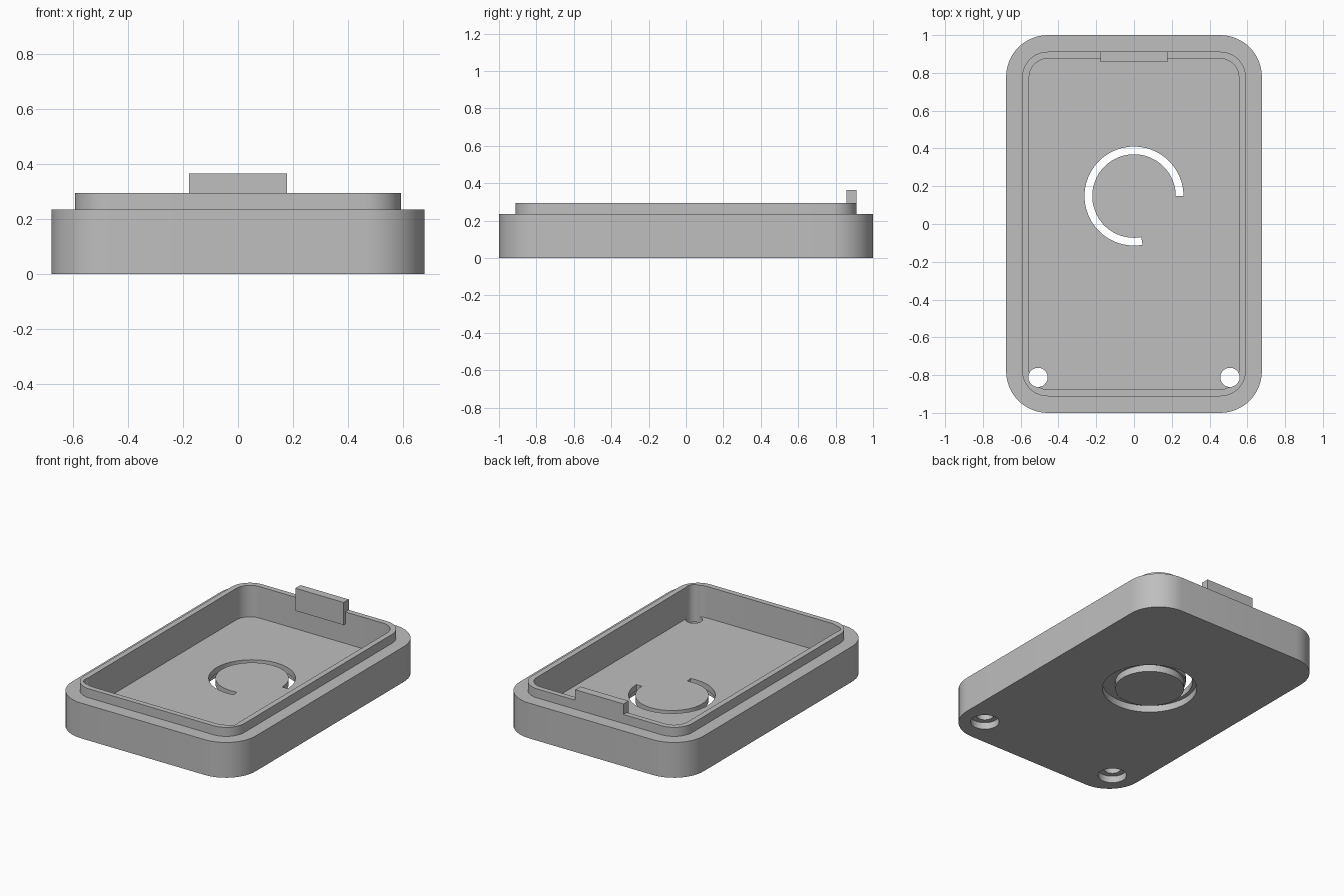
import bpy
import bmesh
from math import cos, sin, pi, radians

old = bpy.data.objects.get("Cube")
if old:
    bpy.data.objects.remove(old, do_unlink=True)

grey = bpy.data.materials.new("plain grey")
grey.use_nodes = True
COLOUR = (0.52, 0.52, 0.52, 1)
grey.diffuse_color = COLOUR
grey.node_tree.nodes["Principled BSDF"].inputs["Base Color"].default_value = COLOUR


def rounded_rect(hx, hy, r, z, steps=12):
    """Closed outline of a rounded rectangle at height z."""
    pts = []
    for q, (sx, sy) in enumerate([(1, 1), (-1, 1), (-1, -1), (1, -1)]):
        for i in range(steps + 1):
            a = pi / 2 * (q + i / steps)
            pts.append((sx * (hx - r) + r * cos(a), sy * (hy - r) + r * sin(a), z))
    return pts


def circle(cx, cy, r, z, steps=40):
    return [(cx + r * cos(2 * pi * i / steps), cy + r * sin(2 * pi * i / steps), z)
            for i in range(steps)]


def skin(name, loops, closed=False):
    """Bridge successive outlines; cap the ends unless the loops form a ring."""
    bm = bmesh.new()
    rows = [[bm.verts.new(p) for p in loop] for loop in loops]
    pairs = list(zip(rows, rows[1:]))
    if closed:
        pairs.append((rows[-1], rows[0]))
    else:
        bm.faces.new(rows[0])
        bm.faces.new(rows[-1])
    for a, b in pairs:
        n = len(a)
        for i in range(n):
            j = (i + 1) % n
            bm.faces.new((a[i], a[j], b[j], b[i]))
    bmesh.ops.recalc_face_normals(bm, faces=bm.faces)
    mesh = bpy.data.meshes.new(name)
    bm.to_mesh(mesh)
    bm.free()
    mesh.materials.append(grey)
    obj = bpy.data.objects.new(name, mesh)
    bpy.context.collection.objects.link(obj)
    return obj


def arc_band(name, r0, r1, z0, z1, degrees, steps=64):
    """Rectangular section swept about the ring centre."""
    full = degrees == 360
    loops = []
    for i in range(steps if full else steps + 1):
        a = radians(degrees * i / steps)
        loops.append([(r * cos(a), RING_Y + r * sin(a), z)
                      for r, z in ((r0, z0), (r1, z0), (r1, z1), (r0, z1))])
    return skin(name, loops, closed=full)


FLOOR, STEP, RIM, RECESS = 0.085, 0.235, 0.295, 0.045
RING_Y = 0.148

# Tray: outer wall, shoulder, raised lip and hollow inside
tray = skin("tray", [
    rounded_rect(0.677, 1.0, 0.22, 0),
    rounded_rect(0.677, 1.0, 0.22, STEP),
    rounded_rect(0.592, 0.912, 0.135, STEP),
    rounded_rect(0.592, 0.912, 0.135, RIM),
    rounded_rect(0.555, 0.876, 0.1, RIM),
    rounded_rect(0.555, 0.876, 0.1, FLOOR),
])

# Cutters: ring groove underneath, open arc slot, stepped screw holes
cutters = [
    arc_band("groove_cutter", 0.21, 0.288, -0.1, RECESS, 360),
    arc_band("slot_cutter", 0.221, 0.262, -0.12, 0.2, 280),
]
for x in (-0.508, 0.508):
    for r, z0, z1 in ((0.087, -0.1, RECESS), (0.051, -0.12, 0.5)):
        cutters.append(skin("hole_cutter", [circle(x, -0.812, r, z0),
                                            circle(x, -0.812, r, z1)]))

bpy.context.view_layer.objects.active = tray
for cutter in cutters:
    cutter.hide_render = True
    mod = tray.modifiers.new("cut", "BOOLEAN")
    mod.operation = "DIFFERENCE"
    mod.solver = "EXACT"
    mod.object = cutter
    bpy.ops.object.modifier_apply(modifier=mod.name)
    bpy.data.objects.remove(cutter, do_unlink=True)

# Latch tab standing on the back lip
outline = [(-0.178, 0.858), (0.178, 0.858), (0.178, 0.912), (-0.178, 0.912)]
skin("latch_tab", [[(x, y, z) for x, y in outline] for z in (0.215, 0.365)])

bpy.ops.object.select_all(action="DESELECT")
tray.select_set(True)
bpy.ops.object.shade_smooth_by_angle(angle=radians(30))
